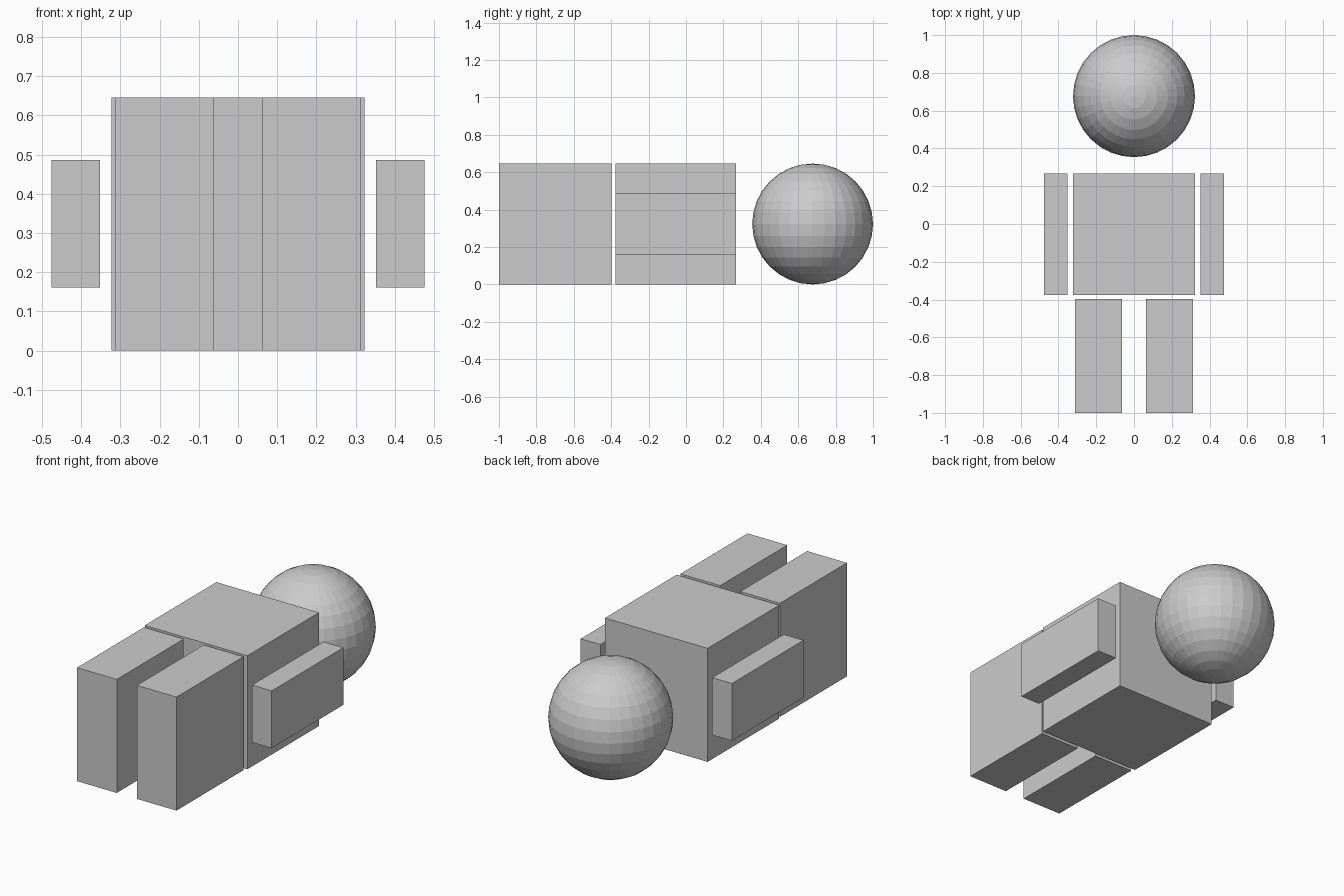
import bpy

if "Cube" in bpy.data.objects:
    bpy.data.objects.remove(bpy.data.objects["Cube"], do_unlink=True)

# Single plain grey for the whole figure
GREY = (0.6, 0.6, 0.6, 1.0)
grey = bpy.data.materials.new("plain_grey")
grey.use_nodes = True
grey.diffuse_color = GREY
grey.node_tree.nodes["Principled BSDF"].inputs["Base Color"].default_value = GREY

HEIGHT = 0.646
MID = HEIGHT / 2


def box(name, x, y, z):
    """Box spanning the given (low, high) range on each axis."""
    spans = (x, y, z)
    bpy.ops.mesh.primitive_cube_add(size=1, location=[(a + b) / 2 for a, b in spans])
    obj = bpy.context.object
    obj.name = name
    obj.scale = [b - a for a, b in spans]
    bpy.ops.object.transform_apply(location=False, rotation=False, scale=True)
    obj.data.materials.append(grey)
    return obj


# Torso
torso_y = (-0.377, 0.267)
box("torso", (-MID, MID), torso_y, (0, HEIGHT))

# Arms and legs, mirrored to each side
for side, sign in (("left", 1), ("right", -1)):
    arm_x = sorted((sign * 0.352, sign * 0.476))
    leg_x = sorted((sign * 0.063, sign * 0.313))
    box(side + "_arm", arm_x, torso_y, (0.161, 0.487))
    box(side + "_leg", leg_x, (-1, -0.398), (0, HEIGHT))

# Faceted ball head
bpy.ops.mesh.primitive_uv_sphere_add(segments=32, ring_count=16, radius=MID,
                                     location=(0, 1 - MID, MID))
head = bpy.context.object
head.name = "head"
head.data.materials.append(grey)
bpy.ops.object.shade_flat()
